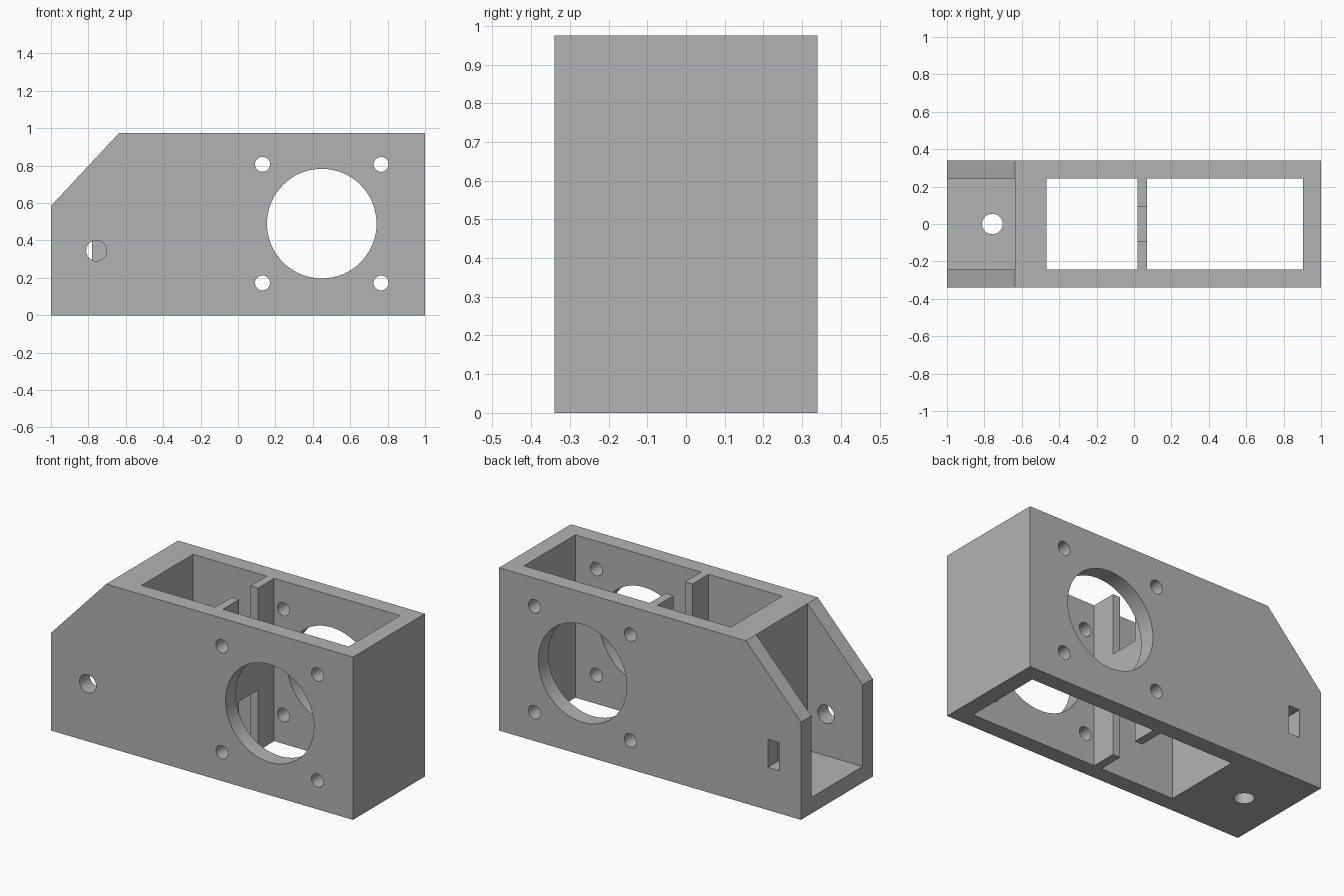
import bpy
import bmesh
import math
from mathutils import Matrix, Vector

if "Cube" in bpy.data.objects:
    bpy.data.objects.remove(bpy.data.objects["Cube"], do_unlink=True)

# Main sizes
DEPTH, HEIGHT = 0.34, 0.975      # half depth, full height
INNER, FLOOR = 0.243, 0.097      # half inner width, floor thickness
SLOPE_X, SLOPE_Z = -0.635, 0.585
OVER = 0.1                       # how far cutters reach past a surface

grey = bpy.data.materials.new("plain grey")
grey.use_nodes = True
colour = (0.45, 0.45, 0.45, 1)
grey.diffuse_color = colour
grey.node_tree.nodes["Principled BSDF"].inputs["Base Color"].default_value = colour


def make_object(name, bm):
    bmesh.ops.recalc_face_normals(bm, faces=bm.faces)
    mesh = bpy.data.meshes.new(name)
    bm.to_mesh(mesh)
    bm.free()
    mesh.materials.append(grey)
    obj = bpy.data.objects.new(name, mesh)
    bpy.context.collection.objects.link(obj)
    return obj


def box(name, x, y, z):
    bm = bmesh.new()
    centre = Vector([(a + b) / 2 for a, b in (x, y, z)])
    size = [b - a for a, b in (x, y, z)]
    bmesh.ops.create_cube(bm, size=1, matrix=Matrix.Translation(centre) @ Matrix.Diagonal((*size, 1)))
    return make_object(name, bm)


def rod(name, centre, radius, length, axis, sides=32):
    bm = bmesh.new()
    turn = Matrix.Rotation(math.pi / 2, 4, "X") if axis == "Y" else Matrix()
    bmesh.ops.create_cone(bm, cap_ends=True, segments=sides, radius1=radius, radius2=radius,
                          depth=length, matrix=Matrix.Translation(centre) @ turn)
    return make_object(name, bm)


def cut(target, cutter):
    cutter.hide_render = True
    mod = target.modifiers.new("cut", "BOOLEAN")
    mod.operation, mod.solver, mod.object = "DIFFERENCE", "EXACT", cutter
    bpy.context.view_layer.objects.active = target
    bpy.ops.object.modifier_apply(modifier=mod.name)
    bpy.data.objects.remove(cutter, do_unlink=True)


# Outer block with one sloped corner
bm = bmesh.new()
outline = [(-1, 0), (1, 0), (1, HEIGHT), (SLOPE_X, HEIGHT), (-1, SLOPE_Z)]
side = bm.faces.new([bm.verts.new((x, -DEPTH, z)) for x, z in outline])
extruded = bmesh.ops.extrude_face_region(bm, geom=[side])["geom"]
bmesh.ops.translate(bm, vec=(0, 2 * DEPTH, 0),
                    verts=[v for v in extruded if isinstance(v, bmesh.types.BMVert)])
housing = make_object("motor_housing", bm)

# Two bays open at top and bottom, leaving a thin divider between them
width, through = (-INNER, INNER), (-OVER, HEIGHT + OVER)
for bay in [(-0.468, 0.02), (0.07, 0.903)]:
    cut(housing, box("bay_cutter", bay, width, through))

# Open end bay with a floor
cut(housing, box("end_cutter", (-1 - OVER, SLOPE_X), width, (FLOOR, HEIGHT + OVER)))

# Notches above and below the divider's cross bar
for span in [(-OVER, 0.365), (0.61, HEIGHT + OVER)]:
    cut(housing, box("notch_cutter", (0, 0.09), (-0.09, 0.09), span))

# Large round opening and four screw holes through both side walls
hub = Vector((0.448, 0, 0.49))
cut(housing, rod("opening_cutter", hub, 0.293, 1, "Y", 64))
for sx in (-1, 1):
    for sz in (-1, 1):
        cut(housing, rod("screw_cutter", hub + Vector((sx, 0, sz)) * 0.317, 0.04, 1, "Y"))

# Hole in the front wall, slot in the back wall, hole in the floor
cut(housing, rod("wall_hole_cutter", (-0.757, -DEPTH, 0.345), 0.055, 0.4, "Y"))
cut(housing, box("slot_cutter", (-0.854, -0.78), (0.2, 0.4), (0.256, 0.424)))
cut(housing, rod("floor_hole_cutter", (-0.757, 0, 0), 0.055, 0.4, "Z"))

# Smooth hole walls with crisp edges
bpy.ops.object.select_all(action="DESELECT")
housing.select_set(True)
bpy.context.view_layer.objects.active = housing
bpy.ops.object.shade_smooth_by_angle(angle=math.radians(30))
